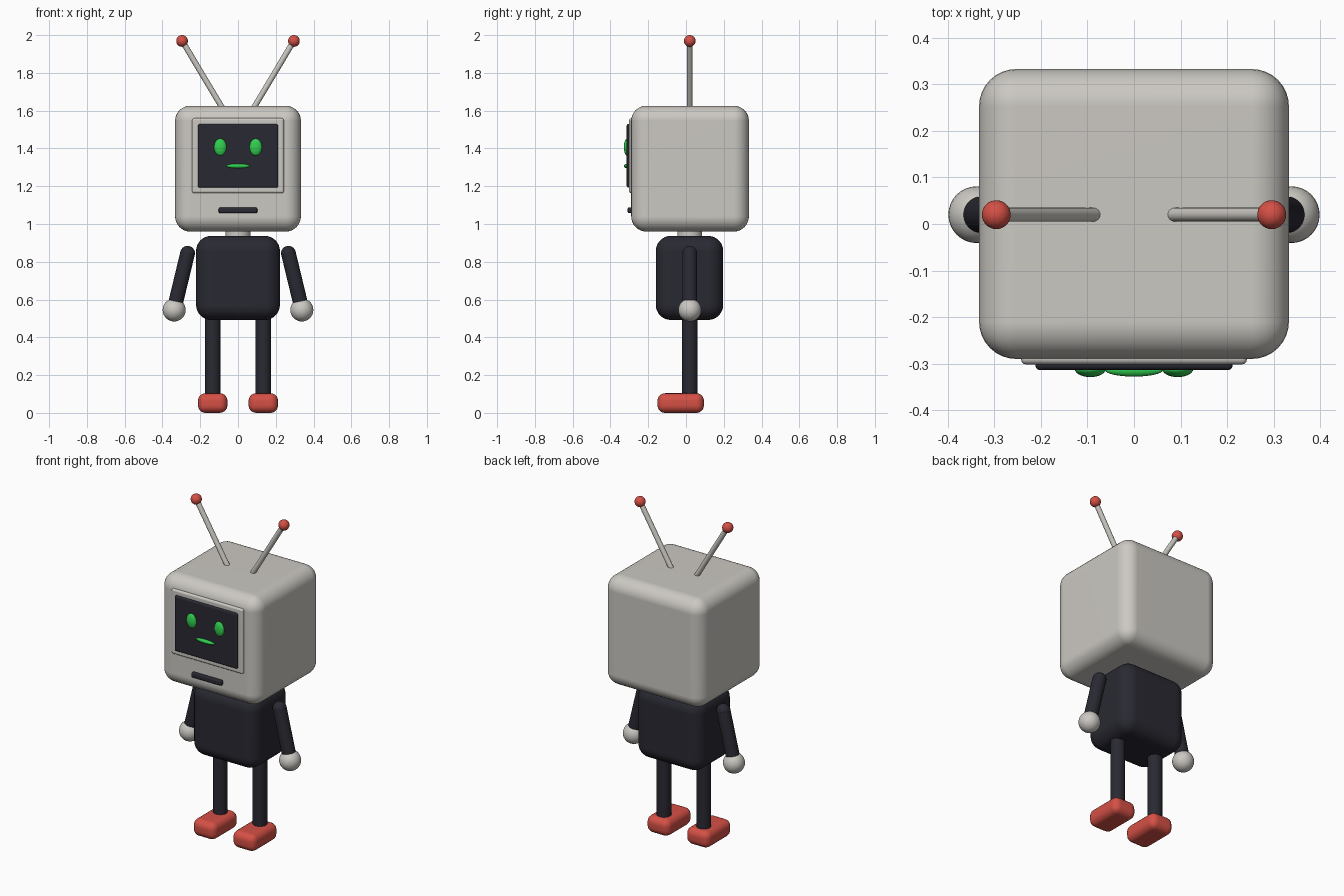
import bpy
import bmesh
from math import radians
from mathutils import Matrix, Vector

cube = bpy.data.objects.get("Cube")
if cube:
    bpy.data.objects.remove(cube, do_unlink=True)


def material(name, rgb):
    mat = bpy.data.materials.new(name)
    mat.use_nodes = True
    mat.diffuse_color = (*rgb, 1)
    mat.node_tree.nodes["Principled BSDF"].inputs["Base Color"].default_value = (*rgb, 1)
    return mat


shell = material("warm grey", (0.60, 0.58, 0.54))
dark = material("charcoal", (0.022, 0.022, 0.032))
red = material("red", (0.66, 0.08, 0.06))
green = material("green", (0.03, 0.62, 0.08))


def finish(bm, name, mat):
    mesh = bpy.data.meshes.new(name)
    bm.to_mesh(mesh)
    bm.free()
    mesh.materials.append(mat)
    mesh.shade_smooth()
    mesh.set_sharp_from_angle(angle=radians(40))
    obj = bpy.data.objects.new(name, mesh)
    bpy.context.collection.objects.link(obj)
    return obj


def rounded_box(name, mat, low, high, radius, segments=6):
    low, high = Vector(low), Vector(high)
    bm = bmesh.new()
    bmesh.ops.create_cube(bm, size=1)
    bmesh.ops.scale(bm, vec=high - low, verts=bm.verts)
    bmesh.ops.translate(bm, vec=(low + high) / 2, verts=bm.verts)
    bmesh.ops.bevel(bm, geom=bm.edges[:], offset=radius, segments=segments,
                    profile=0.5, affect='EDGES')
    obj = finish(bm, name, mat)
    # Keep the broad faces flat beside their rounded edges
    obj.modifiers.new("flat_faces", 'WEIGHTED_NORMAL').keep_sharp = True
    return obj


def add_ball(bm, centre, radii):
    matrix = Matrix.Translation(centre) @ Matrix.Diagonal((*radii, 1))
    bmesh.ops.create_uvsphere(bm, u_segments=32, v_segments=16, radius=1, matrix=matrix)


def ball(name, mat, centre, radii):
    bm = bmesh.new()
    add_ball(bm, centre, radii)
    finish(bm, name, mat)


def rod(name, mat, start, end, radius, round_start=False):
    start, end = Vector(start), Vector(end)
    axis = end - start
    turn = axis.to_track_quat('Z', 'Y').to_matrix().to_4x4()
    bm = bmesh.new()
    bmesh.ops.create_cone(bm, cap_ends=True, segments=32, radius1=radius, radius2=radius,
                          depth=axis.length,
                          matrix=Matrix.Translation((start + end) / 2) @ turn)
    if round_start:
        add_ball(bm, start, (radius,) * 3)
    finish(bm, name, mat)


MID = 0.02  # depth of the limb plane

# Head, neck and body
rounded_box("head", shell, (-0.333, -0.29, 0.96), (0.333, 0.333, 1.626), 0.08, 8)
rod("neck", shell, (0, MID, 0.9), (0, MID, 1.0), 0.066)
rounded_box("body", dark, (-0.222, -0.16, 0.492), (0.222, 0.197, 0.937), 0.08, 8)

# Face panel
rounded_box("screen_frame", shell, (-0.243, -0.302, 1.163), (0.243, -0.25, 1.56), 0.012, 3)
rounded_box("screen", dark, (-0.212, -0.314, 1.192), (0.212, -0.27, 1.53), 0.01, 3)
rounded_box("slot", dark, (-0.102, -0.309, 1.057), (0.102, -0.27, 1.088), 0.008, 3)
ball("mouth", green, (0, -0.314, 1.307), (0.062, 0.014, 0.012))

# Paired parts
for side, s in (("left", 1), ("right", -1)):
    ball(side + "_eye", green, (s * 0.094, -0.312, 1.407), (0.033, 0.017, 0.045))
    rod(side + "_antenna", shell, (s * 0.066, MID, 1.586), (s * 0.296, MID, 1.97), 0.015)
    ball(side + "_antenna_tip", red, (s * 0.296, MID, 1.969), (0.031,) * 3)
    rod(side + "_arm", dark, (s * 0.267, MID, 0.845), (s * 0.338, MID, 0.55), 0.039, True)
    ball(side + "_hand", shell, (s * 0.338, MID, 0.545), (0.061,) * 3)
    rod(side + "_leg", dark, (s * 0.134, MID, 0.06), (s * 0.134, MID, 0.56), 0.041)
    rounded_box(side + "_foot", red, (s * 0.134 - 0.078, -0.151, 0),
                (s * 0.134 + 0.078, 0.095, 0.104), 0.04, 5)
